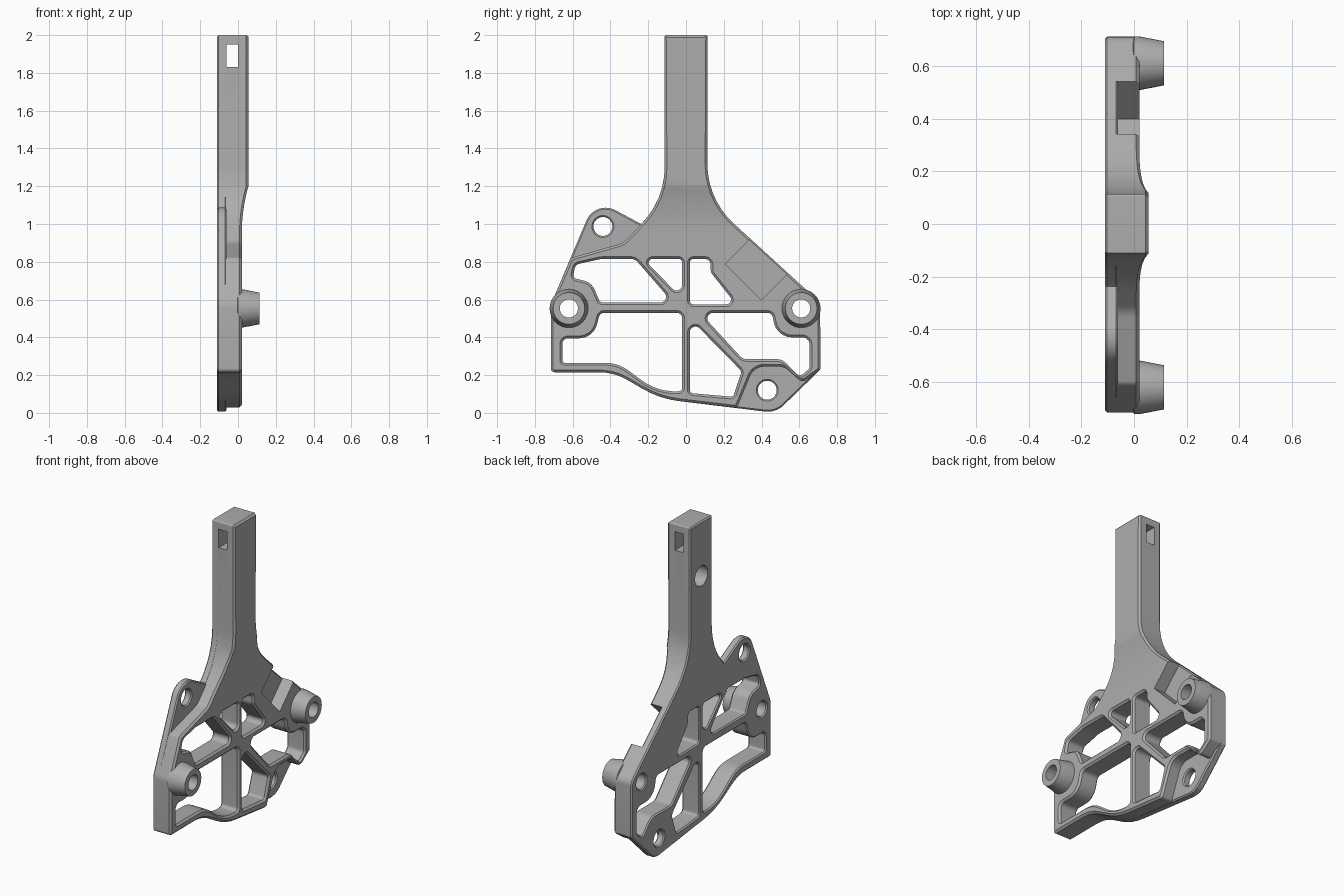
import bpy, bmesh, math
from mathutils import Vector, Matrix

cube = bpy.data.objects.get("Cube")
if cube:
    bpy.data.objects.remove(cube, do_unlink=True)

grey = bpy.data.materials.new("warm_grey")
grey.use_nodes = True
grey.diffuse_color = (0.42, 0.42, 0.42, 1)
grey.node_tree.nodes["Principled BSDF"].inputs["Base Color"].default_value = grey.diffuse_color

# Local (x, y, z) of a profile becomes world (y, z, x)
SIDEWAYS = Matrix(((0, 0, 1, 0), (1, 0, 0, 0), (0, 1, 0, 0), (0, 0, 0, 1)))


def rounded(corners):
    """Polygon whose corners (u, v, radius) are replaced by arcs."""
    out = []
    for i, (u, v, r) in enumerate(corners):
        p = Vector((u, v))
        a = (Vector(corners[i - 1][:2]) - p).normalized()
        b = (Vector(corners[(i + 1) % len(corners)][:2]) - p).normalized()
        half = a.angle(b) / 2
        if r == 0 or half > 1.55:
            out.append(p)
            continue
        centre = p + (a + b).normalized() * r / math.sin(half)
        start = p + a * r / math.tan(half) - centre
        end = p + b * r / math.tan(half) - centre
        turn = math.atan2(start.x * end.y - start.y * end.x, start.dot(end))
        n = max(3, math.ceil(abs(turn) / 0.13))
        out += [centre + Matrix.Rotation(turn * k / n, 2) @ start for k in range(n + 1)]
    return out


def circle(u, v, r, n=40):
    return [Vector((u + r * math.cos(math.tau * k / n), v + r * math.sin(math.tau * k / n)))
            for k in range(n)]


def slab(name, loops, x0, x1, edge):
    """Chamfered plate with holes, from x0 to x1."""
    curve = bpy.data.curves.new(name, 'CURVE')
    curve.dimensions = '2D'
    curve.fill_mode = 'BOTH'
    curve.extrude = (x1 - x0) / 2 - edge
    curve.bevel_depth = edge
    curve.bevel_resolution = 0
    curve.offset = -edge
    for loop in loops:
        s = curve.splines.new('POLY')
        s.points.add(len(loop) - 1)
        for point, co in zip(s.points, loop):
            point.co = (co.x, co.y, 0, 1)
        s.use_cyclic_u = True
    temp = bpy.data.objects.new(name + "_curve", curve)
    bpy.context.collection.objects.link(temp)
    bpy.context.view_layer.update()
    mesh = bpy.data.meshes.new_from_object(temp.evaluated_get(bpy.context.evaluated_depsgraph_get()))
    bpy.data.objects.remove(temp, do_unlink=True)
    mesh.transform(Matrix.Translation(((x0 + x1) / 2, 0, 0)) @ SIDEWAYS)
    bm = bmesh.new()
    bm.from_mesh(mesh)
    bmesh.ops.remove_doubles(bm, verts=bm.verts, dist=0.0002)
    bmesh.ops.recalc_face_normals(bm, faces=bm.faces)
    return finish(name, bm)


def finish(name, bm):
    mesh = bpy.data.meshes.new(name)
    bm.to_mesh(mesh)
    bm.free()
    mesh.materials.append(grey)
    obj = bpy.data.objects.new(name, mesh)
    bpy.context.collection.objects.link(obj)
    return obj


def box_cutter(name, centre, size, tilt=0):
    bm = bmesh.new()
    m = Matrix.Translation(centre) @ Matrix.Rotation(tilt, 4, 'X') @ Matrix.Diagonal((*size, 1))
    bmesh.ops.create_cube(bm, size=1, matrix=m)
    return finish(name, bm)


def cut(obj, cutters):
    for c in cutters:
        c.hide_render = True
        mod = obj.modifiers.new(c.name, 'BOOLEAN')
        mod.operation = 'DIFFERENCE'
        mod.solver = 'EXACT'
        mod.object = c
    bpy.context.view_layer.update()
    mesh = bpy.data.meshes.new_from_object(obj.evaluated_get(bpy.context.evaluated_depsgraph_get()))
    obj.modifiers.clear()
    obj.data = mesh


# Outline pieces shared by the ribbed body and the backing plate
stem_right = [(.113, 2, .008), (.113, 1.13, .43), (.71, .585, .06), (.712, .23, .02)]
base_left = [(-.14, .075, .5), (-.38, .215, .3), (-.715, .215, .02), (-.715, .575, .1)]
stem_left = [(-.113, 1.13, .43), (-.113, 2, .008)]
rim = [(.615, .16, .03), (.52, .245, .08), (.36, .245, .08), (.27, .027, .02)]
shoulder = [(-.61, .82, .03), (-.33, .9, .1)]
lower_ear = [(.475, 0, .12)]
upper_ear = [(-.48, 1.13, .11), (-.237, 1, 0)]

# Openings between the spokes
windows = [
    [(-.585, .785, .03), (-.45, .815, .1), (-.27, .815, .05), (-.07, .585, .03),
     (-.455, .585, .02), (-.5, .69, .08), (-.6, .715, .02)],
    [(-.225, .815, .02), (-.02, .815, .02), (-.02, .605, .03)],
    [(.02, .815, .02), (.13, .815, .03), (.13, .745, .05), (.265, .575, .025), (.02, .575, .02)],
    [(.075, .53, .03), (.455, .53, .03), (.48, .4, .1), (.655, .4, .04), (.655, .235, .03),
     (.6, .19, .03), (.51, .285, .08), (.3, .285, .05)],
    [(.02, .5, .03), (.295, .22, .03), (.25, .085, .02), (.02, .105, .02)],
    [(-.655, .265, .015), (-.36, .265, .2), (-.15, .11, .3), (-.02, .115, .02),
     (-.02, .53, .03), (-.455, .53, .03), (-.49, .395, .1), (-.655, .395, .03)],
]
BOSSES = [(-.62, .553), (.61, .553)]
EAR_HOLES = [(-.44, .987), (.43, .12)]
openings = [rounded(w) for w in windows] + [circle(*b, .048) for b in BOSSES]

# Backing plate with the two thin ears
backing = slab("backing_plate",
               [rounded(stem_right + lower_ear + base_left + upper_ear + stem_left)]
               + openings + [circle(*h, .05) for h in EAR_HOLES], -.11, -.06, .008)

# Ribbed body and handle, thinned below the handle
body = slab("ribbed_body", [rounded(stem_right + rim + base_left + shoulder + stem_left)]
            + openings, -.088, .055, .012)
bm = bmesh.new()
bm.from_mesh(body.data)
STEPS = 8
for k in range(STEPS + 1):
    bmesh.ops.bisect_plane(bm, geom=bm.verts[:] + bm.edges[:] + bm.faces[:],
                           plane_co=(0, 0, .95 + .25 * k / STEPS), plane_no=(0, 0, 1))
for v in bm.verts:
    if v.co.x > 0:
        t = min(1, max(0, (v.co.z - .95) / .25))
        v.co.x -= .035 * (1 - t * t)
bm.to_mesh(body.data)
bm.free()

# Cut-outs: tilted notch, slot through the handle, blind round hole behind it
notch = box_cutter("notch_cutter", (0, .445, .835), (.4, .27, .4), math.radians(-45))
notch.location = (0, 0, 0)
slot = box_cutter("slot_cutter", (-.03, 0, 1.89), (.06, 1, .12))
bm = bmesh.new()
bmesh.ops.create_cone(bm, cap_ends=True, segments=40, radius1=.065, radius2=.065, depth=.2,
                      matrix=Matrix.Translation((-.11, 0, 1.65)) @ Matrix.Rotation(math.pi / 2, 4, 'Y'))
bore = finish("bore_cutter", bm)
cut(body, [notch, slot, bore])
cut(backing, [bore])
for c in (notch, slot, bore):
    bpy.data.objects.remove(c, do_unlink=True)

# Tapered hollow bosses
parts = [backing, body]
for name, (y, z) in zip(("front_boss", "rear_boss"), BOSSES):
    bm = bmesh.new()
    rings = []
    for x, r in ((-.02, .048), (.0, .102), (.02, .102), (.113, .084), (.113, .048)):
        rings.append([bm.verts.new((x, p.x, p.y)) for p in circle(y, z, r)])
    for a, b in zip(rings, rings[1:] + rings[:1]):
        for i in range(len(a)):
            bm.faces.new((a[i - 1], a[i], b[i], b[i - 1]))
    bmesh.ops.recalc_face_normals(bm, faces=bm.faces)
    parts.append(finish(name, bm))

# Smooth the arcs, keep the chamfers crisp
bpy.ops.object.select_all(action='DESELECT')
for obj in parts:
    obj.select_set(True)
bpy.context.view_layer.objects.active = body
bpy.ops.object.shade_smooth_by_angle(angle=math.radians(25))
